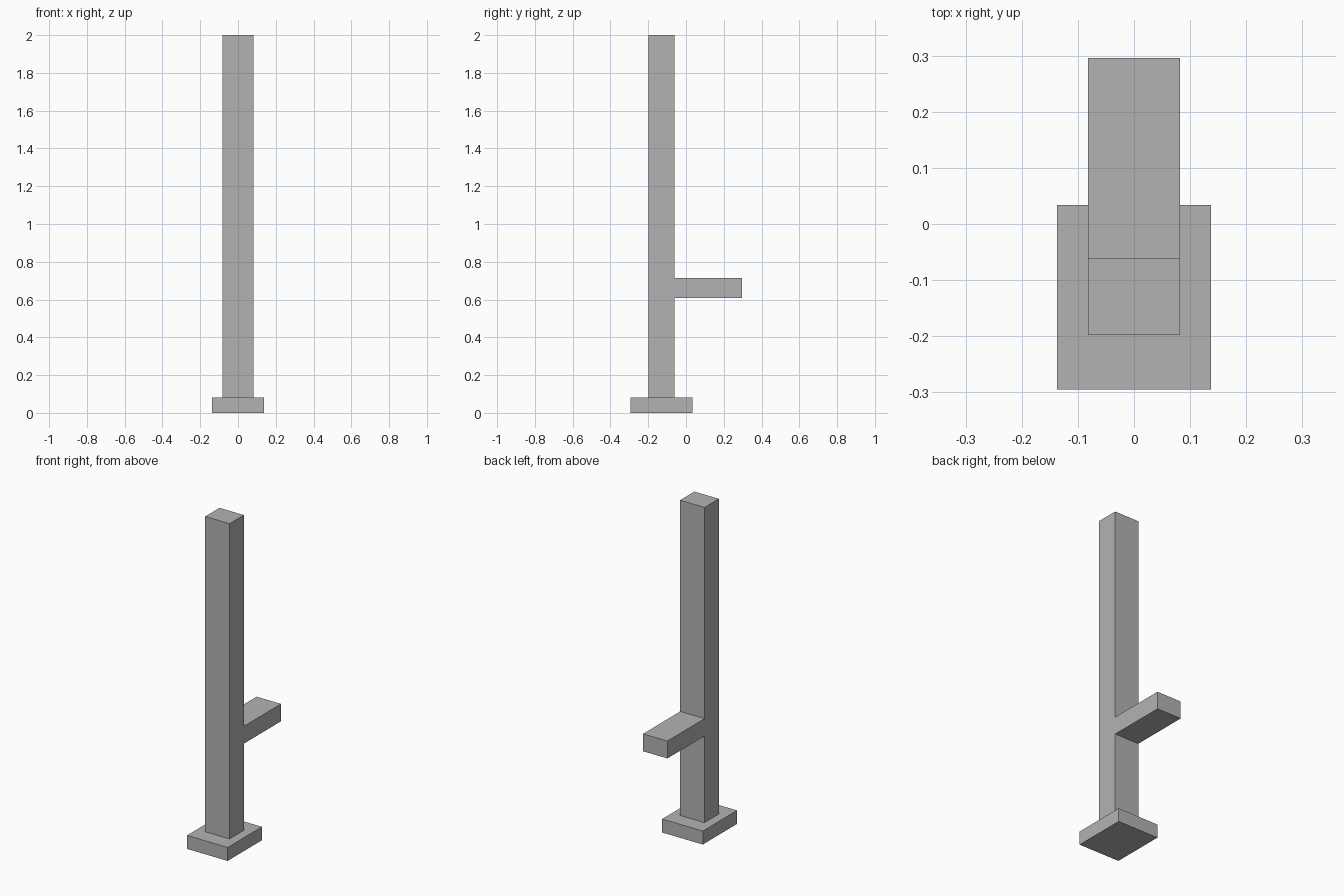
import bpy
import bmesh

cube = bpy.data.objects.get("Cube")
if cube:
    bpy.data.objects.remove(cube, do_unlink=True)

grey = bpy.data.materials.new("plain_grey")
grey.use_nodes = True
colour = (0.45, 0.45, 0.45, 1)
grey.diffuse_color = colour
grey.node_tree.nodes["Principled BSDF"].inputs["Base Color"].default_value = colour


def extruded_profile(name, profile, half_width):
    """Extrude a closed (y, z) outline across x, centred on x = 0."""
    bm = bmesh.new()
    face = bm.faces.new([bm.verts.new((-half_width, y, z)) for y, z in profile])
    result = bmesh.ops.extrude_face_region(bm, geom=[face])
    moved = [v for v in result["geom"] if isinstance(v, bmesh.types.BMVert)]
    bmesh.ops.translate(bm, verts=moved, vec=(2 * half_width, 0, 0))
    bmesh.ops.recalc_face_normals(bm, faces=bm.faces)
    mesh = bpy.data.meshes.new(name)
    bm.to_mesh(mesh)
    bm.free()
    mesh.materials.append(grey)
    obj = bpy.data.objects.new(name, mesh)
    bpy.context.collection.objects.link(obj)
    return obj


base_top, top = 0.082, 2.0
front, back, arm_end = -0.198, -0.061, 0.296
arm_low, arm_high = 0.609, 0.715

# Foot block
extruded_profile("base", [(-0.295, 0), (0.034, 0), (0.034, base_top), (-0.295, base_top)], 0.137)

# Tall post with the rear arm in one outline
extruded_profile("post_with_arm", [
    (front, base_top), (back, base_top), (back, arm_low), (arm_end, arm_low),
    (arm_end, arm_high), (back, arm_high), (back, top), (front, top)], 0.082)
